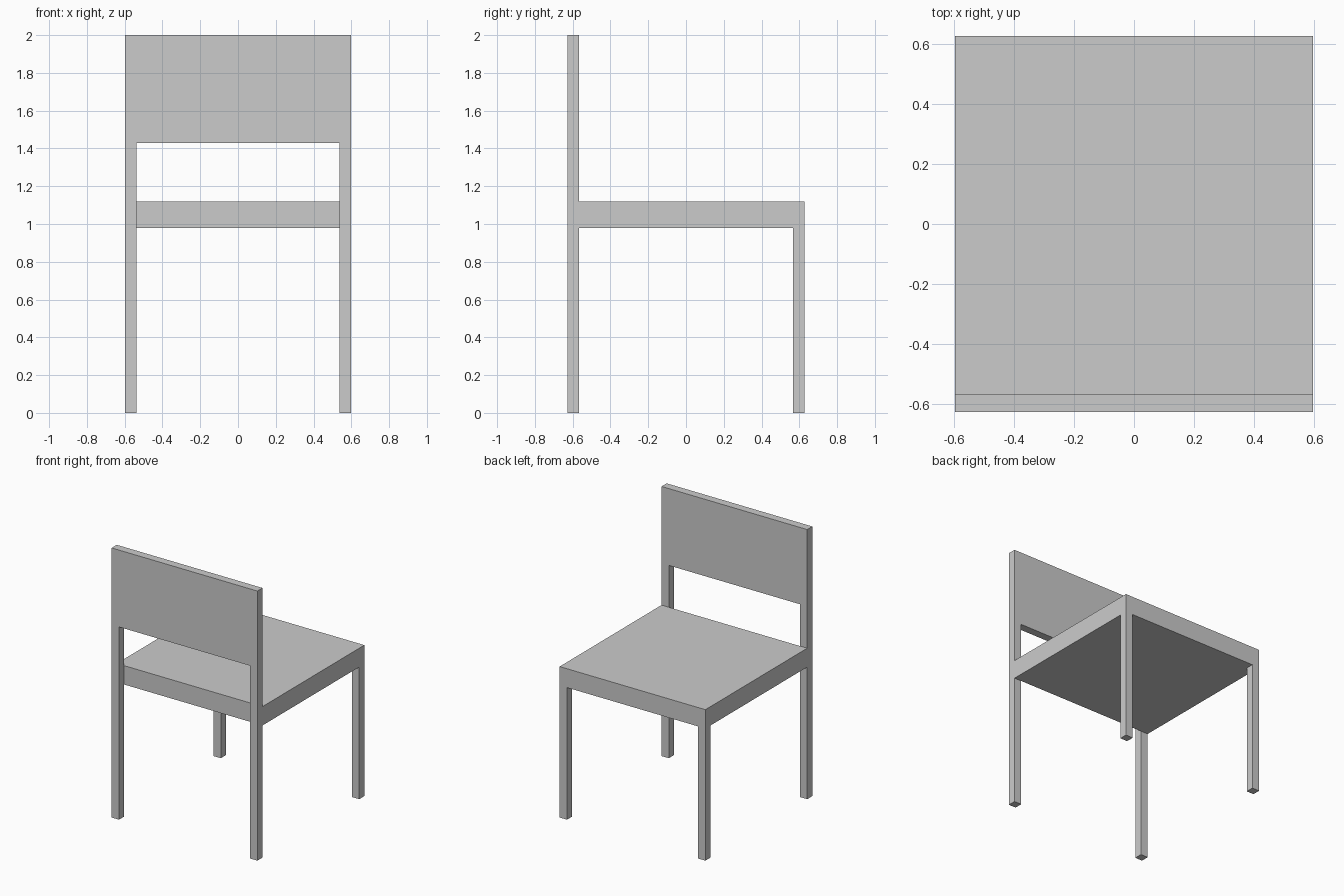
import bpy
import bmesh

if "Cube" in bpy.data.objects:
    bpy.data.objects.remove(bpy.data.objects["Cube"])

HX, HY = 0.598, 0.627      # half width and half depth
LEG = 0.06                 # leg and backrest thickness
SEAT_LOW, SEAT_TOP = 0.98, 1.12
PANEL_LOW, TOP = 1.43, 2.0


def prism(name, profile, y0, y1):
    """Extrude an x/z outline from y0 to y1."""
    bm = bmesh.new()
    face = bm.faces.new([bm.verts.new((x, y0, z)) for x, z in profile])
    ext = bmesh.ops.extrude_face_region(bm, geom=[face])
    moved = [g for g in ext["geom"] if isinstance(g, bmesh.types.BMVert)]
    bmesh.ops.translate(bm, verts=moved, vec=(0, y1 - y0, 0))
    bmesh.ops.recalc_face_normals(bm, faces=bm.faces)
    mesh = bpy.data.meshes.new(name)
    bm.to_mesh(mesh)
    bm.free()
    obj = bpy.data.objects.new(name, mesh)
    bpy.context.collection.objects.link(obj)
    return obj


def rect(x0, x1, z0, z1):
    return [(x0, z0), (x1, z0), (x1, z1), (x0, z1)]


# Backrest panel and its two legs, cut as one flush frame
inner = HX - LEG
half = [(HX, TOP), (HX, 0), (inner, 0), (inner, PANEL_LOW)]
prism("back_frame", half + [(-x, z) for x, z in reversed(half)], -HY, -HY + LEG)

# Seat slab, butting against the back frame
prism("seat", rect(-HX, HX, SEAT_LOW, SEAT_TOP), -HY + LEG, HY)

# Legs at the open side of the seat
for side, x0 in (("left", -HX), ("right", inner)):
    prism(f"seat_leg_{side}", rect(x0, x0 + LEG, 0, SEAT_LOW), HY - LEG, HY)
